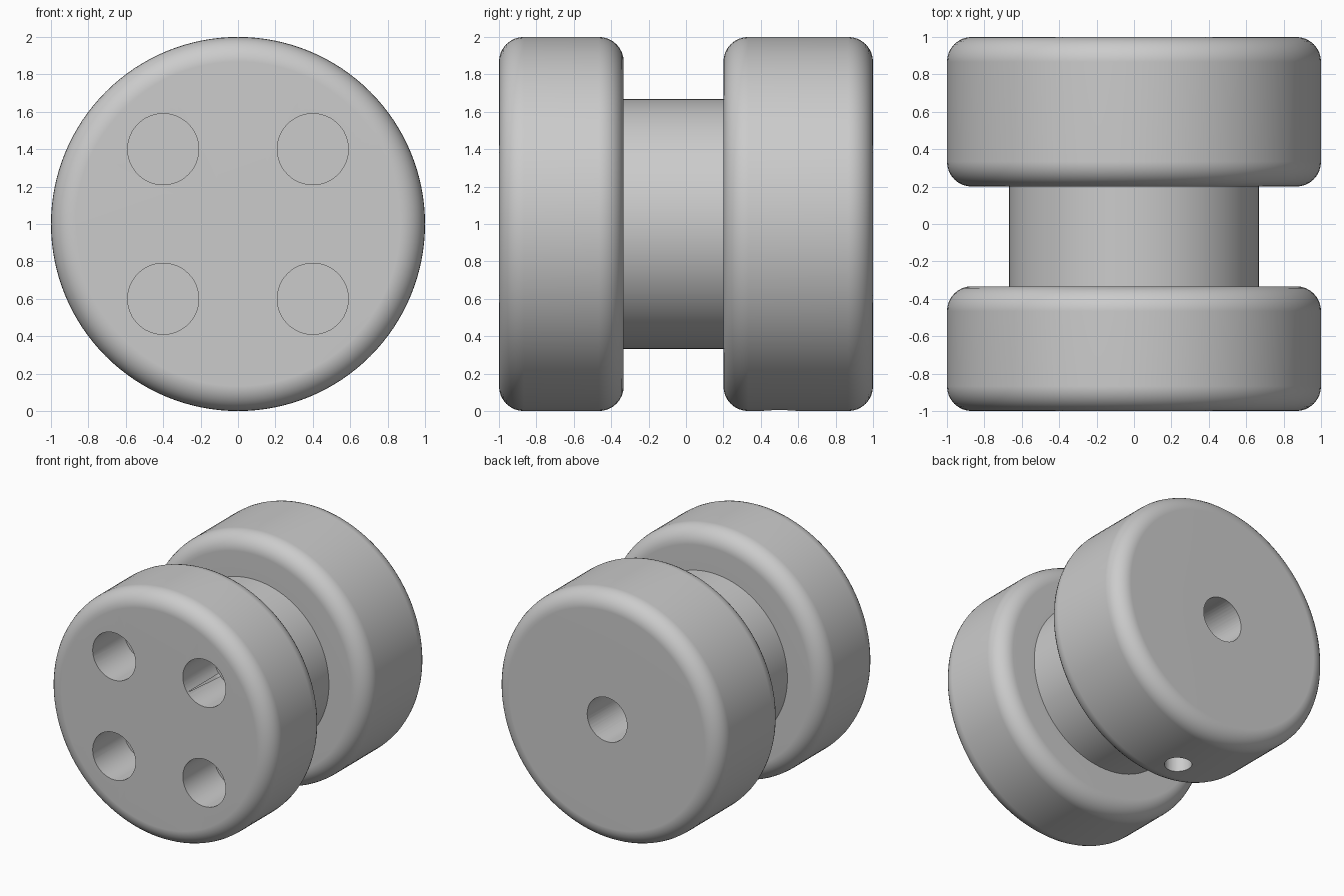
import bpy, bmesh, math
from mathutils import Matrix, Vector

cube = bpy.data.objects.get("Cube")
if cube:
    bpy.data.objects.remove(cube, do_unlink=True)

grey = bpy.data.materials.new("light grey")
grey.use_nodes = True
COLOUR = (0.6, 0.6, 0.6, 1)
grey.diffuse_color = COLOUR
grey.node_tree.nodes["Principled BSDF"].inputs["Base Color"].default_value = COLOUR

FILLET, HUB_RADIUS, STEPS, SIDES = 0.133, 0.667, 8, 128


def flange(y0, y1):
    """Radius and y points around one flange with rounded rims."""
    points = []
    for y, start in ((y0 + FILLET, 180), (y1 - FILLET, 90)):
        for i in range(STEPS + 1):
            a = math.radians(start - 90 * i / STEPS)
            points.append((1 - FILLET + FILLET * math.sin(a), y + FILLET * math.cos(a)))
    return points


# Spool body: one profile turned around the y axis
front, groove_front, groove_back, back = -1, -0.333, 0.2, 1
profile = ([(0, front)] + flange(front, groove_front)
           + [(HUB_RADIUS, groove_front), (HUB_RADIUS, groove_back)]
           + flange(groove_back, back) + [(0, back)])
bm = bmesh.new()
verts = [bm.verts.new((r, y, 0)) for r, y in profile]
edges = [bm.edges.new(pair) for pair in zip(verts, verts[1:])]
bmesh.ops.spin(bm, geom=verts + edges, cent=(0, 0, 0), axis=(0, 1, 0),
               angle=math.tau, steps=SIDES, use_duplicate=False)
bmesh.ops.remove_doubles(bm, verts=bm.verts, dist=0.0001)
bmesh.ops.recalc_face_normals(bm, faces=bm.faces)
bmesh.ops.translate(bm, verts=bm.verts, vec=(0, 0, 1))
mesh = bpy.data.meshes.new("spool_body")
bm.to_mesh(mesh)
bm.free()
mesh.materials.append(grey)
body = bpy.data.objects.new("spool_body", mesh)
bpy.context.collection.objects.link(body)
bpy.context.view_layer.objects.active = body


def drill(start, end, radius):
    """Cut a flat-bottomed round hole between two points."""
    start, end = Vector(start), Vector(end)
    axis = end - start
    turn = axis.to_track_quat('Z', 'Y').to_matrix().to_4x4()
    bm = bmesh.new()
    bmesh.ops.create_cone(bm, cap_ends=True, segments=48, radius1=radius,
                          radius2=radius, depth=axis.length,
                          matrix=Matrix.Translation((start + end) / 2) @ turn)
    mesh = bpy.data.meshes.new("hole_cutter")
    bm.to_mesh(mesh)
    bm.free()
    mesh.materials.append(grey)
    cutter = bpy.data.objects.new("hole_cutter", mesh)
    cutter.hide_render = True
    bpy.context.collection.objects.link(cutter)
    cut = body.modifiers.new("hole", 'BOOLEAN')
    cut.operation, cut.solver, cut.object = 'DIFFERENCE', 'EXACT', cutter
    bpy.ops.object.modifier_apply(modifier=cut.name)
    bpy.data.objects.remove(cutter, do_unlink=True)


bpy.ops.object.select_all(action='DESELECT')
body.select_set(True)

# Four blind holes in the front face
for x in (-0.4, 0.4):
    for z in (0.6, 1.4):
        drill((x, -1.1, z), (x, -0.6, z), 0.19)

# Central bore in the back face, and the set screw hole from below
drill((0, 1.1, 1), (0, 0.2, 1), 0.177)
drill((0, 0.5, -0.1), (0, 0.5, 1), 0.1)

# Smooth turned surfaces, crisp rims and flat faces
bpy.ops.object.shade_smooth_by_angle(angle=math.radians(30))
weighted = body.modifiers.new("flat_faces", 'WEIGHTED_NORMAL')
weighted.keep_sharp = True
